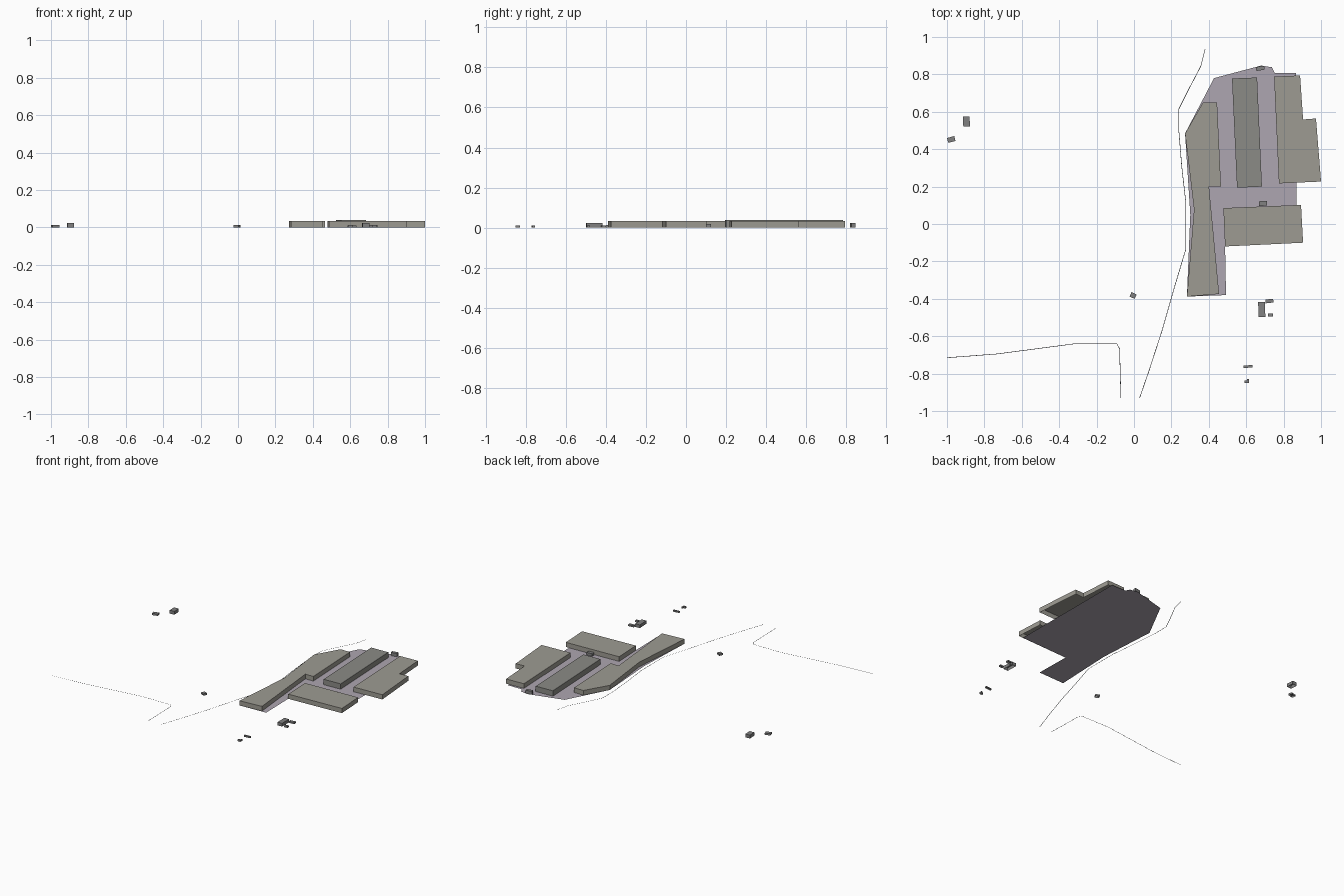
import bpy
from math import radians, cos, sin
from mathutils import Vector


def material(name, rgb):
    m = bpy.data.materials.new(name)
    m.diffuse_color = (*rgb, 1)
    return m


ROOF = material("warm_grey", (0.34, 0.33, 0.29))
DARK = material("dark_grey", (0.26, 0.26, 0.24))
SHED = material("shed_grey", (0.22, 0.22, 0.22))
PAVE = material("mauve_grey", (0.42, 0.38, 0.44))
ASPHALT = material("asphalt", (0.08, 0.09, 0.10))


def add_mesh(name, verts, faces, mat):
    me = bpy.data.meshes.new(name)
    me.from_pydata(verts, [], faces)
    me.materials.append(mat)
    ob = bpy.data.objects.new(name, me)
    bpy.context.collection.objects.link(ob)
    return ob


def ccw(pts):
    area = sum(a[0] * b[1] - b[0] * a[1] for a, b in zip(pts, pts[1:] + pts[:1]))
    return pts if area > 0 else pts[::-1]


def block(name, pts, h, mat):
    """Walls and flat roof over an outline, open underneath."""
    pts = ccw(pts)
    n = len(pts)
    verts = [(x, y, 0) for x, y in pts] + [(x, y, h) for x, y in pts]
    faces = [(i, (i + 1) % n, n + (i + 1) % n, n + i) for i in range(n)]
    faces.append(tuple(range(n, 2 * n)))
    return add_mesh(name, verts, faces, mat)


def shed(name, x, y, w, d, h, deg):
    c, s = cos(radians(deg)), sin(radians(deg))
    pts = [(x + c * a * w / 2 - s * b * d / 2, y + s * a * w / 2 + c * b * d / 2)
           for a, b in ((-1, -1), (1, -1), (1, 1), (-1, 1))]
    return block(name, pts, h, SHED)


def road(name, pts, width):
    """Flat mitred ribbon along a path."""
    p = [Vector(q) for q in pts]
    verts = []
    for i, q in enumerate(p):
        d0 = (q - p[max(i - 1, 0)]).normalized()
        d1 = (p[min(i + 1, len(p) - 1)] - q).normalized()
        t = (d0 + d1).normalized()
        nrm = Vector((-t.y, t.x)) * width / 2
        verts += [(*(q + nrm), 0), (*(q - nrm), 0)]
    faces = [(2 * i, 2 * i + 1, 2 * i + 3, 2 * i + 2) for i in range(len(p) - 1)]
    return add_mesh(name, verts, faces, ASPHALT)


# Paved yard under the large halls
yard = ccw([(0.273, 0.484), (0.428, 0.78), (0.68, 0.847), (0.737, 0.838),
            (0.752, 0.808), (0.866, 0.808), (0.869, -0.10), (0.487, -0.12),
            (0.492, -0.38), (0.283, -0.388), (0.301, 0.05)])
add_mesh("yard", [(x, y, 0) for x, y in yard], [tuple(range(len(yard)))], PAVE)

# Large halls
block("west_hall", [(0.369, 0.65), (0.444, 0.65), (0.465, 0.20), (0.401, 0.20),
                    (0.455, -0.374), (0.283, -0.388), (0.321, 0.078),
                    (0.273, 0.484)], 0.034, ROOF)
block("middle_hall", [(0.524, 0.778), (0.658, 0.783), (0.684, 0.20),
                      (0.551, 0.194)], 0.039, DARK)
block("east_hall", [(0.749, 0.788), (0.888, 0.794), (0.904, 0.559), (0.973, 0.564),
                    (1.0, 0.227), (0.775, 0.217)], 0.034, ROOF)
block("south_hall", [(0.478, 0.085), (0.893, 0.102), (0.904, -0.10),
                     (0.487, -0.12)], 0.034, ROOF)

# Small outbuildings
for i, s in enumerate([
        (-0.977, 0.452, 0.040, 0.027, 0.013, 15),
        (-0.896, 0.548, 0.036, 0.053, 0.024, 3),
        (-0.005, -0.382, 0.030, 0.026, 0.013, -25),
        (0.683, -0.457, 0.036, 0.080, 0.023, 2),
        (0.724, -0.412, 0.042, 0.020, 0.012, 6),
        (0.730, -0.487, 0.027, 0.016, 0.012, 3),
        (0.610, -0.762, 0.048, 0.013, 0.010, 5),
        (0.675, 0.832, 0.045, 0.021, 0.024, 10),
        (0.690, 0.110, 0.043, 0.025, 0.018, 3)]):
    shed(f"outbuilding_{i + 1}", *s)
block("corner_outbuilding", [(0.592, -0.850), (0.614, -0.850), (0.614, -0.828),
                             (0.605, -0.828), (0.605, -0.838), (0.592, -0.838)],
      0.012, SHED)

# Roads
road("main_road", [(0.38, 0.935), (0.357, 0.843), (0.295, 0.725), (0.24, 0.615),
                   (0.24, 0.495), (0.255, 0.31), (0.277, 0.115), (0.277, -0.135),
                   (0.22, -0.325), (0.15, -0.57), (0.08, -0.785), (0.03, -0.93)], 0.003)
road("side_road", [(-1.0, -0.715), (-0.735, -0.695), (-0.315, -0.64),
                   (-0.092, -0.64), (-0.077, -0.668), (-0.07, -0.93)], 0.003)
